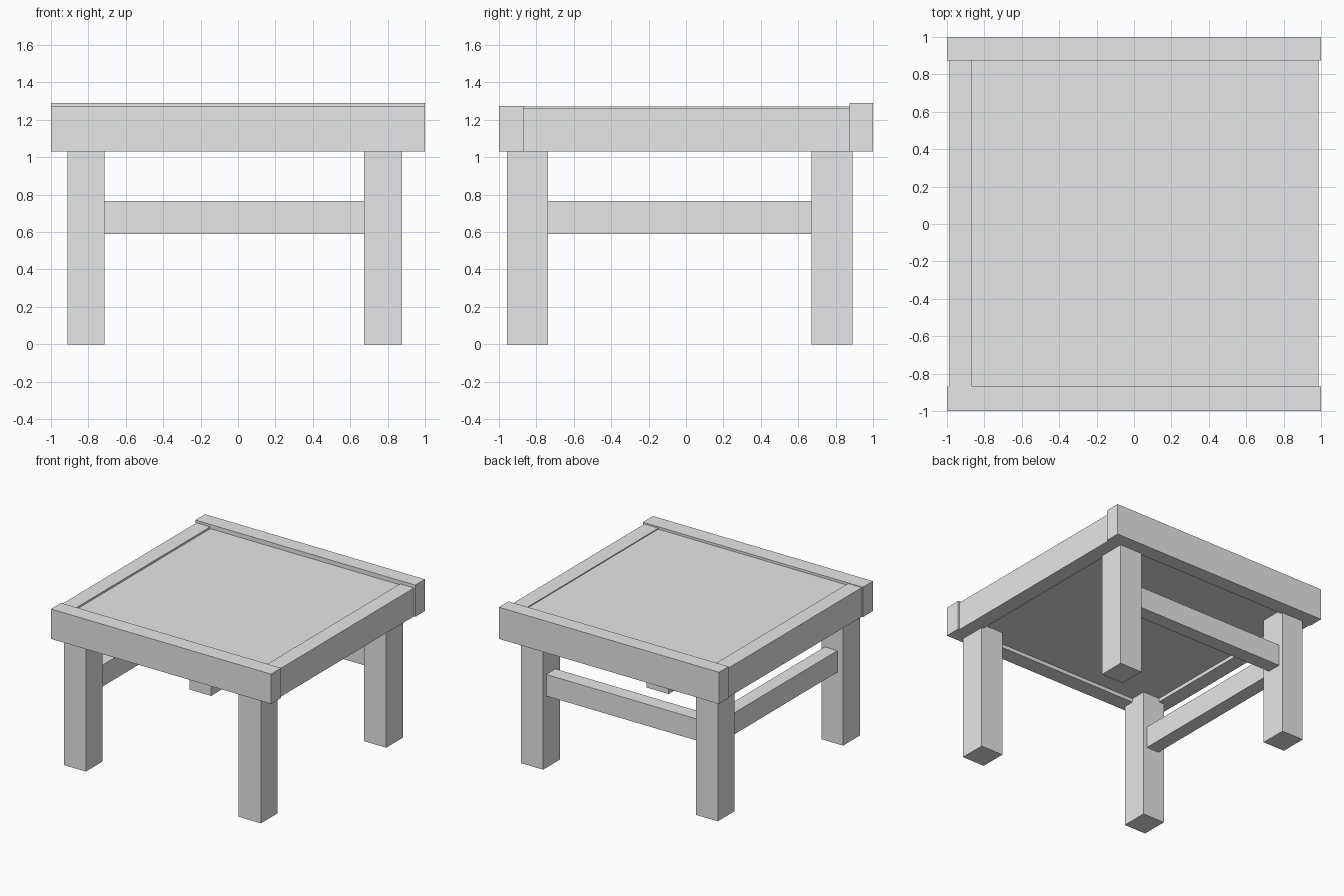
import bpy
import bmesh
from mathutils import Vector

cube = bpy.data.objects.get("Cube")
if cube:
    bpy.data.objects.remove(cube, do_unlink=True)

grey = bpy.data.materials.new("light_grey")
grey.use_nodes = True
colour = (0.8, 0.8, 0.8, 1)
grey.diffuse_color = colour
grey.node_tree.nodes["Principled BSDF"].inputs["Base Color"].default_value = colour


def board(name, x, y, z):
    """Add a box spanning the given (low, high) range on each axis."""
    low, high = (Vector(corner) for corner in zip(x, y, z))
    bm = bmesh.new()
    bmesh.ops.create_cube(bm, size=1)
    bmesh.ops.scale(bm, vec=high - low, verts=bm.verts)
    bmesh.ops.translate(bm, vec=(low + high) / 2, verts=bm.verts)
    mesh = bpy.data.meshes.new(name)
    bm.to_mesh(mesh)
    bm.free()
    mesh.materials.append(grey)
    obj = bpy.data.objects.new(name, mesh)
    bpy.context.collection.objects.link(obj)
    return obj


RAIL_BOTTOM = 1.03
PANEL = (1.06, 1.255)
INNER_Y = (-0.868, 0.875)
INNER_X = (-0.865, 0.86)

# Table top panel, sunk slightly inside the frame
board("top_panel", INNER_X, INNER_Y, PANEL)

# Frame rails around the panel
board("front_rail", (-1, 1), (-1, INNER_Y[0]), (RAIL_BOTTOM, 1.275))
board("back_rail", (-1, 1), (INNER_Y[1], 1), (RAIL_BOTTOM, 1.29))
board("left_rail", (INNER_X[1], 0.987), INNER_Y, (RAIL_BOTTOM, 1.263))
board("right_rail", (-0.99, INNER_X[0]), INNER_Y, (RAIL_BOTTOM, 1.27))

# Four legs
LEG_X = {"right": (-0.912, -0.713), "left": (0.675, 0.878)}
LEG_Y = {"front": (-0.957, -0.738), "back": (0.67, 0.89)}
for end, y in LEG_Y.items():
    for side, x in LEG_X.items():
        board(f"{end}_{side}_leg", x, y, (0, PANEL[0]))

# Stretchers on the back and on one side
STRETCHER_Z = (0.59, 0.767)
board("back_stretcher", (LEG_X["right"][1], LEG_X["left"][0]), (0.73, 0.85), STRETCHER_Z)
board("side_stretcher", (-0.86, -0.745), (LEG_Y["front"][1], LEG_Y["back"][0]), STRETCHER_Z)
